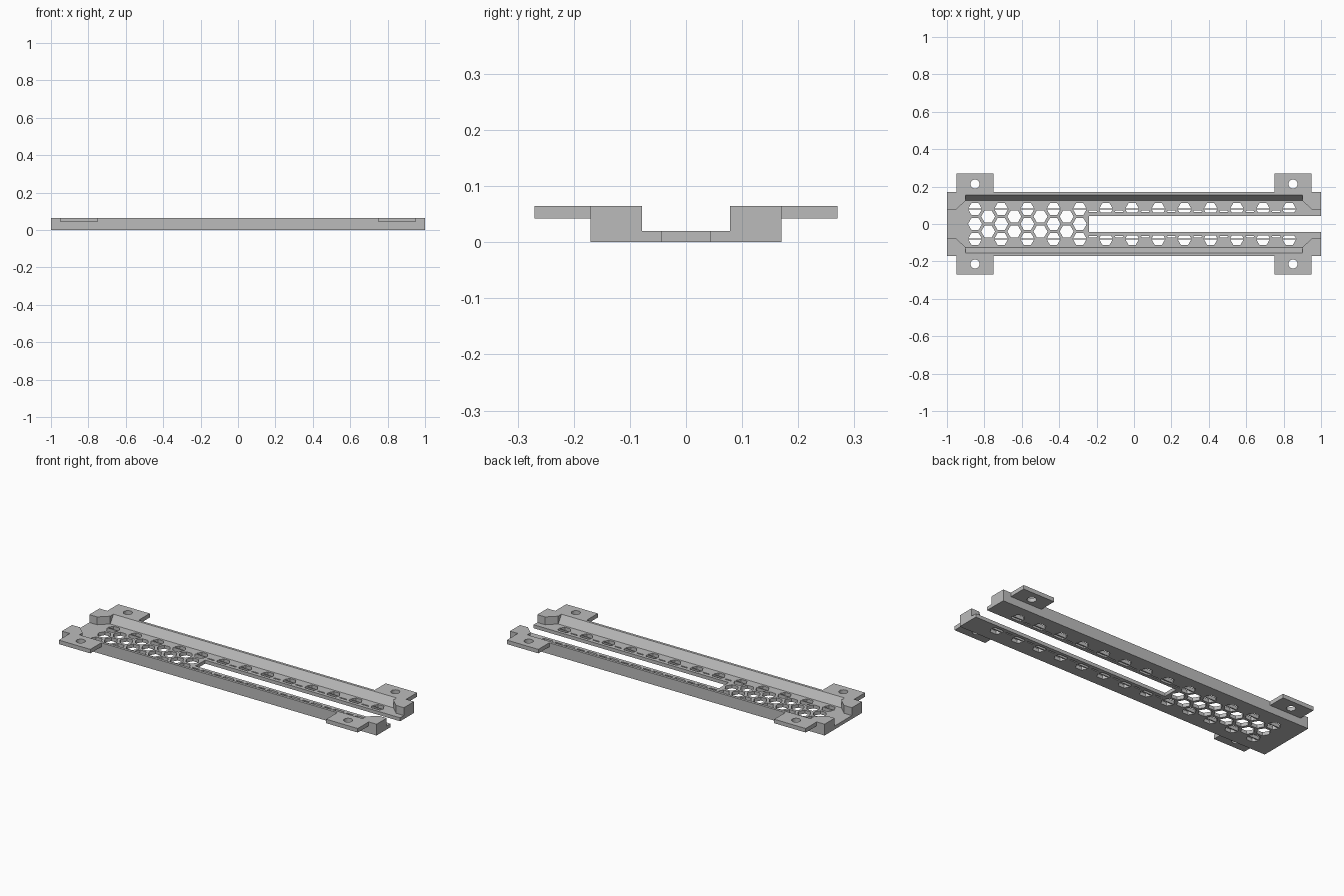
import bpy
import bmesh
import math

if "Cube" in bpy.data.objects:
    bpy.data.objects.remove(bpy.data.objects["Cube"], do_unlink=True)

grey = bpy.data.materials.new("light_grey")
grey.use_nodes = True
COLOUR = (0.5, 0.5, 0.5, 1)
grey.diffuse_color = COLOUR
grey.node_tree.nodes["Principled BSDF"].inputs["Base Color"].default_value = COLOUR

FLOOR, TOP = 0.02, 0.065
SLOT_X, SLOT_Y = -0.24, 0.044
STEP, RADIUS = 0.14, 0.0375


def add_prism(bm, outline, low, high):
    """Raise a plan outline between two heights."""
    base = [bm.verts.new((x, y, low)) for x, y in outline]
    cap = [bm.verts.new((x, y, high)) for x, y in outline]
    n = len(outline)
    bm.faces.new(base)
    bm.faces.new(cap)
    for i in range(n):
        j = (i + 1) % n
        bm.faces.new((base[i], base[j], cap[j], cap[i]))


def finish(bm, name, cutter=False):
    bmesh.ops.recalc_face_normals(bm, faces=bm.faces)
    mesh = bpy.data.meshes.new(name)
    bm.to_mesh(mesh)
    bm.free()
    mesh.materials.append(grey)
    obj = bpy.data.objects.new(name, mesh)
    bpy.context.collection.objects.link(obj)
    if cutter:
        obj.hide_render = True
        obj.hide_set(True)
    return obj


def prism(name, outline, low, high, cutter=False):
    bm = bmesh.new()
    add_prism(bm, outline, low, high)
    return finish(bm, name, cutter)


def cut(obj, cutter):
    """Apply a boolean cut and discard the cutter."""
    mod = obj.modifiers.new("cut", "BOOLEAN")
    mod.operation = "DIFFERENCE"
    mod.solver = "EXACT"
    mod.object = cutter
    graph = bpy.context.evaluated_depsgraph_get()
    old = obj.data
    obj.data = bpy.data.meshes.new_from_object(obj.evaluated_get(graph))
    obj.modifiers.clear()
    bpy.data.meshes.remove(old)
    bpy.data.objects.remove(cutter, do_unlink=True)


def ring(cx, cy, radius, sides):
    return [(cx + radius * math.cos(math.tau * i / sides),
             cy + radius * math.sin(math.tau * i / sides)) for i in range(sides)]


def clip(outline, limit, keep):
    """Keep the part of a convex outline above (1) or below (-1) a y limit."""
    result = []
    for i, (x, y) in enumerate(outline):
        px, py = outline[i - 1]
        if (y - limit) * (py - limit) < 0:
            t = (limit - py) / (y - py)
            result.append((px + t * (x - px), limit))
        if (y - limit) * keep >= 0:
            result.append((x, y))
    return result


def box(x0, x1, y0, y1):
    return [(x0, y0), (x1, y0), (x1, y1), (x0, y1)]


# Base plate with an open-ended slot
plate = prism("base_plate", [
    (-1, -0.17), (1, -0.17), (1, -SLOT_Y), (SLOT_X, -SLOT_Y),
    (SLOT_X, SLOT_Y), (1, SLOT_Y), (1, 0.17), (-1, 0.17)], 0, FLOOR)

# Honeycomb vents, divided by a thin bar and kept clear of the slot rim
bm = bmesh.new()
holes = []
for i in range(13):
    x = -0.85 + STEP * i
    beside_slot = x > SLOT_X - RADIUS
    if not beside_slot:
        holes.append(ring(x, 0, RADIUS, 6))
    for side in (1, -1):
        outer = ring(x, 0.08, RADIUS, 6)
        lower = clip(outer, 0.077, -1)
        if beside_slot:
            lower = clip(lower, 0.062, 1)
        pieces = [clip(outer, 0.083, 1), lower]
        if i < 12:
            inner = ring(x + STEP / 2, 0.04, RADIUS, 6)
            if x + STEP / 2 > SLOT_X - RADIUS:
                inner = clip(inner, 0.065, 1)
            pieces.append(inner)
        holes += [[(px, py * side) for px, py in p] for p in pieces]
for outline in holes:
    add_prism(bm, outline, -0.02, 0.04)
cut(plate, finish(bm, "vent_cutter", True))

for side, side_name in ((1, "back"), (-1, "front")):
    # Long rail with a sloping inner face
    bm = bmesh.new()
    profile = [(0.125, FLOOR), (0.155, TOP), (0.17, TOP), (0.17, FLOOR)]
    ends = [[bm.verts.new((x, y * side, z)) for y, z in profile]
            for x in (-0.9, 0.9)]
    for end in ends:
        bm.faces.new(end)
    for i in range(4):
        j = (i + 1) % 4
        bm.faces.new((ends[0][i], ends[0][j], ends[1][j], ends[1][i]))
    finish(bm, side_name + "_rail")

    for end, end_name in ((1, "left"), (-1, "right")):
        label = side_name + "_" + end_name
        # Chamfered block closing the rail end
        plan = [(0.9, 0.17), (0.9, 0.125), (0.95, 0.078), (1, 0.078), (1, 0.17)]
        prism(label + "_end_block",
              [(x * end, y * side) for x, y in plan], FLOOR, TOP)
        # Mounting tab with a screw hole
        plan = box(0.75, 0.95, 0.17, 0.27)
        tab = prism(label + "_mounting_tab",
                    [(x * end, y * side) for x, y in plan], 0.042, TOP)
        cut(tab, prism("screw_cutter",
                       ring(0.85 * end, 0.214 * side, 0.024, 32), 0, 0.1, True))
